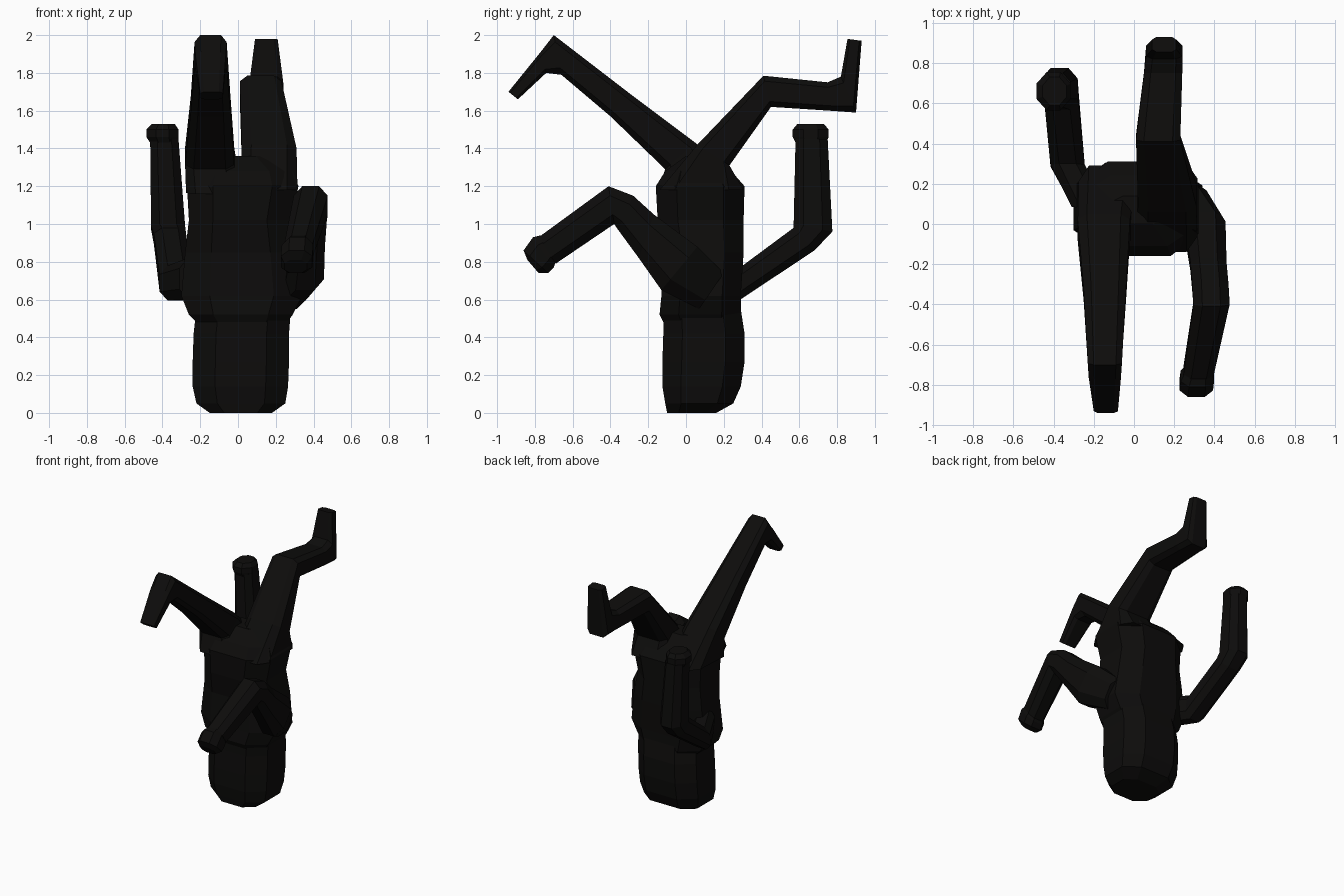
import bpy, bmesh
from mathutils import Vector

mat = bpy.data.materials.new("charcoal")
mat.diffuse_color = (0.004, 0.0037, 0.0034, 1)


def loft(name, rings):
    """Skin a list of equal-length point rings and cap both ends."""
    bm = bmesh.new()
    loops = [[bm.verts.new(p) for p in r] for r in rings]
    n = len(loops[0])
    for a, b in zip(loops, loops[1:]):
        for i in range(n):
            j = (i + 1) % n
            bm.faces.new((a[i], a[j], b[j], b[i]))
    bm.faces.new(loops[0])
    bm.faces.new(loops[-1])
    bmesh.ops.recalc_face_normals(bm, faces=bm.faces)
    me = bpy.data.meshes.new(name)
    bm.to_mesh(me)
    bm.free()
    me.materials.append(mat)
    ob = bpy.data.objects.new(name, me)
    bpy.context.collection.objects.link(ob)
    return ob


def octagon(c, u, v, k):
    """Chamfered rectangle around c with half axes u and v."""
    pts = [(1, -k), (1, k), (k, 1), (-k, 1), (-1, k), (-1, -k), (-k, -1), (k, -1)]
    return [c + u * a + v * b for a, b in pts]


def limb(name, sections, k=0.5):
    """Each section: upper edge (y, z), lower edge (y, z), x centre, x half width."""
    rings = []
    for ay, az, by, bz, x, w in sections:
        a, b = Vector((x, ay, az)), Vector((x, by, bz))
        rings.append(octagon((a + b) / 2, (a - b) / 2, Vector((w, 0, 0)), k))
    return loft(name, rings)


def trunk(name, sections, k):
    """Each section: z, x min, x max, y min, y max."""
    rings = []
    for z, x0, x1, y0, y1 in sections:
        rings.append(octagon(Vector(((x0 + x1) / 2, (y0 + y1) / 2, z)),
                             Vector(((x1 - x0) / 2, 0, 0)),
                             Vector((0, (y1 - y0) / 2, 0)), k))
    return loft(name, rings)


# Head, resting upside down on the ground
trunk("head", [
    (0.0, -0.15, 0.18, -0.10, 0.16),
    (0.05, -0.22, 0.25, -0.11, 0.25),
    (0.14, -0.24, 0.265, -0.125, 0.29),
    (0.27, -0.24, 0.27, -0.125, 0.31),
    (0.42, -0.235, 0.27, -0.12, 0.31),
    (0.55, -0.22, 0.28, -0.12, 0.29)], 0.53)

# Torso from shoulders up to hips
trunk("torso", [
    (0.48, -0.22, 0.26, -0.12, 0.28),
    (0.52, -0.26, 0.29, -0.14, 0.29),
    (0.62, -0.30, 0.34, -0.13, 0.29),
    (0.85, -0.28, 0.31, -0.12, 0.305),
    (1.02, -0.26, 0.28, -0.15, 0.305),
    (1.20, -0.27, 0.32, -0.16, 0.31),
    (1.28, -0.24, 0.29, -0.11, 0.24),
    (1.36, -0.12, 0.16, 0.00, 0.14)], 0.53)

# Leg reaching forward, toe hooked down; thigh grows out of the left hip
limb("left_leg", [
    (0.29, 1.18, -0.155, 1.16, -0.13, 0.145),
    (0.05, 1.43, -0.11, 1.29, -0.15, 0.13),
    (-0.31, 1.70, -0.40, 1.57, -0.145, 0.105),
    (-0.70, 2.00, -0.66, 1.79, -0.145, 0.085),
    (-0.77, 1.91, -0.74, 1.80, -0.145, 0.08),
    (-0.94, 1.70, -0.89, 1.66, -0.14, 0.06)], 0.65)

# Leg bent backward, foot pointing up; thigh grows out of the right hip
limb("right_leg", [
    (-0.14, 1.18, 0.305, 1.18, 0.16, 0.155),
    (0.06, 1.42, 0.23, 1.31, 0.165, 0.145),
    (0.41, 1.785, 0.45, 1.62, 0.12, 0.11),
    (0.75, 1.75, 0.76, 1.60, 0.145, 0.095),
    (0.82, 1.78, 0.90, 1.59, 0.15, 0.09),
    (0.855, 1.98, 0.93, 1.97, 0.15, 0.06)], 0.65)

# Arm swung forward, hand hanging down
limb("right_arm", [
    (0.20, 0.74, 0.07, 0.55, 0.26, 0.10),
    (0.06, 0.88, -0.13, 0.65, 0.355, 0.10),
    (-0.17, 1.05, -0.25, 0.82, 0.37, 0.09),
    (-0.28, 1.15, -0.36, 0.97, 0.38, 0.09),
    (-0.41, 1.20, -0.38, 1.00, 0.385, 0.09),
    (-0.78, 0.93, -0.69, 0.79, 0.32, 0.075)])
limb("right_hand", [
    (-0.77, 0.94, -0.69, 0.80, 0.32, 0.07),
    (-0.81, 0.93, -0.70, 0.77, 0.315, 0.083),
    (-0.86, 0.86, -0.73, 0.74, 0.31, 0.083),
    (-0.84, 0.81, -0.78, 0.74, 0.305, 0.06)])

# Arm swung backward, forearm upright
limb("left_arm", [
    (0.08, 0.82, 0.10, 0.60, -0.22, 0.09),
    (0.30, 0.78, 0.28, 0.595, -0.33, 0.085),
    (0.57, 0.98, 0.68, 0.86, -0.36, 0.085),
    (0.57, 1.00, 0.775, 0.96, -0.37, 0.09),
    (0.58, 1.45, 0.75, 1.45, -0.39, 0.075)])
limb("left_hand", [
    (0.58, 1.43, 0.74, 1.43, -0.39, 0.075),
    (0.565, 1.46, 0.755, 1.46, -0.40, 0.085),
    (0.565, 1.50, 0.755, 1.50, -0.40, 0.085),
    (0.59, 1.53, 0.73, 1.53, -0.395, 0.06)], 0.4)
